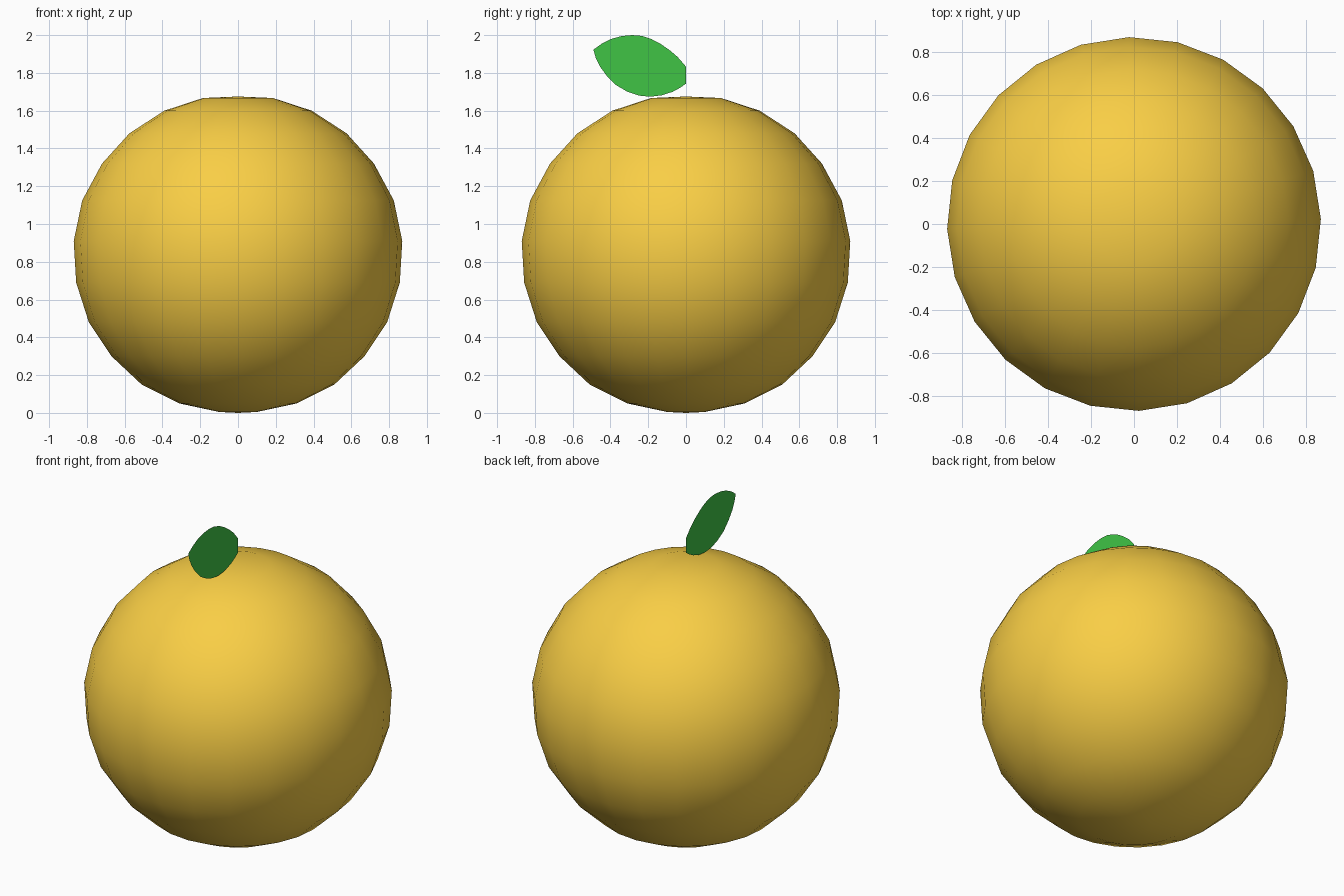
import bpy, bmesh
from math import cos, sin, pi, radians

if "Cube" in bpy.data.objects:
    bpy.data.objects.remove(bpy.data.objects["Cube"])


def material(name, colour):
    m = bpy.data.materials.new(name)
    m.diffuse_color = (*colour, 1)
    m.use_nodes = True
    m.node_tree.nodes["Principled BSDF"].inputs["Base Color"].default_value = m.diffuse_color
    return m


def add_object(name, bm, mat, smooth):
    mesh = bpy.data.meshes.new(name)
    bm.to_mesh(mesh)
    bm.free()
    obj = bpy.data.objects.new(name, mesh)
    bpy.context.collection.objects.link(obj)
    mesh.materials.append(mat)
    for p in mesh.polygons:
        p.use_smooth = smooth
    return obj


# Fruit: slightly squat lathed profile with 24 sides, (radius, z) from bottom to top
profile = [(0.10, 0.005), (0.31, 0.05), (0.51, 0.15), (0.67, 0.30), (0.79, 0.48),
           (0.857, 0.69), (0.87, 0.91), (0.825, 1.125), (0.72, 1.32),
           (0.575, 1.48), (0.39, 1.60), (0.185, 1.667)]
sides, turn = 24, radians(1.5)
bm = bmesh.new()
rings = [[bm.verts.new((r * cos(turn + 2 * pi * i / sides),
                        r * sin(turn + 2 * pi * i / sides), z))
          for i in range(sides)] for r, z in profile]
bottom = bm.verts.new((0, 0, 0))
top = bm.verts.new((0, 0, 1.675))
for i in range(sides):
    j = (i + 1) % sides
    bm.faces.new((bottom, rings[0][j], rings[0][i]))
    bm.faces.new((rings[-1][i], rings[-1][j], top))
    for low, high in zip(rings, rings[1:]):
        bm.faces.new((low[i], low[j], high[j], high[i]))
add_object("fruit", bm, material("orange_peel", (0.95, 0.62, 0.06)), True)

# Leaf: flat upright blade in the plane x = 0, (y, z) outline
outline = [(0, 1.743), (0, 1.833), (-0.045, 1.885), (-0.09, 1.923), (-0.14, 1.957),
           (-0.185, 1.98), (-0.235, 1.996), (-0.285, 2.0), (-0.34, 1.995),
           (-0.395, 1.98), (-0.445, 1.955), (-0.49, 1.923), (-0.478, 1.88),
           (-0.455, 1.833), (-0.42, 1.785), (-0.37, 1.735), (-0.31, 1.7),
           (-0.25, 1.68), (-0.19, 1.674), (-0.13, 1.681), (-0.07, 1.7), (-0.03, 1.722)]
bm = bmesh.new()
bm.faces.new([bm.verts.new((0, y, z)) for y, z in reversed(outline)])
add_object("leaf", bm, material("leaf_green", (0.05, 0.55, 0.06)), False)
